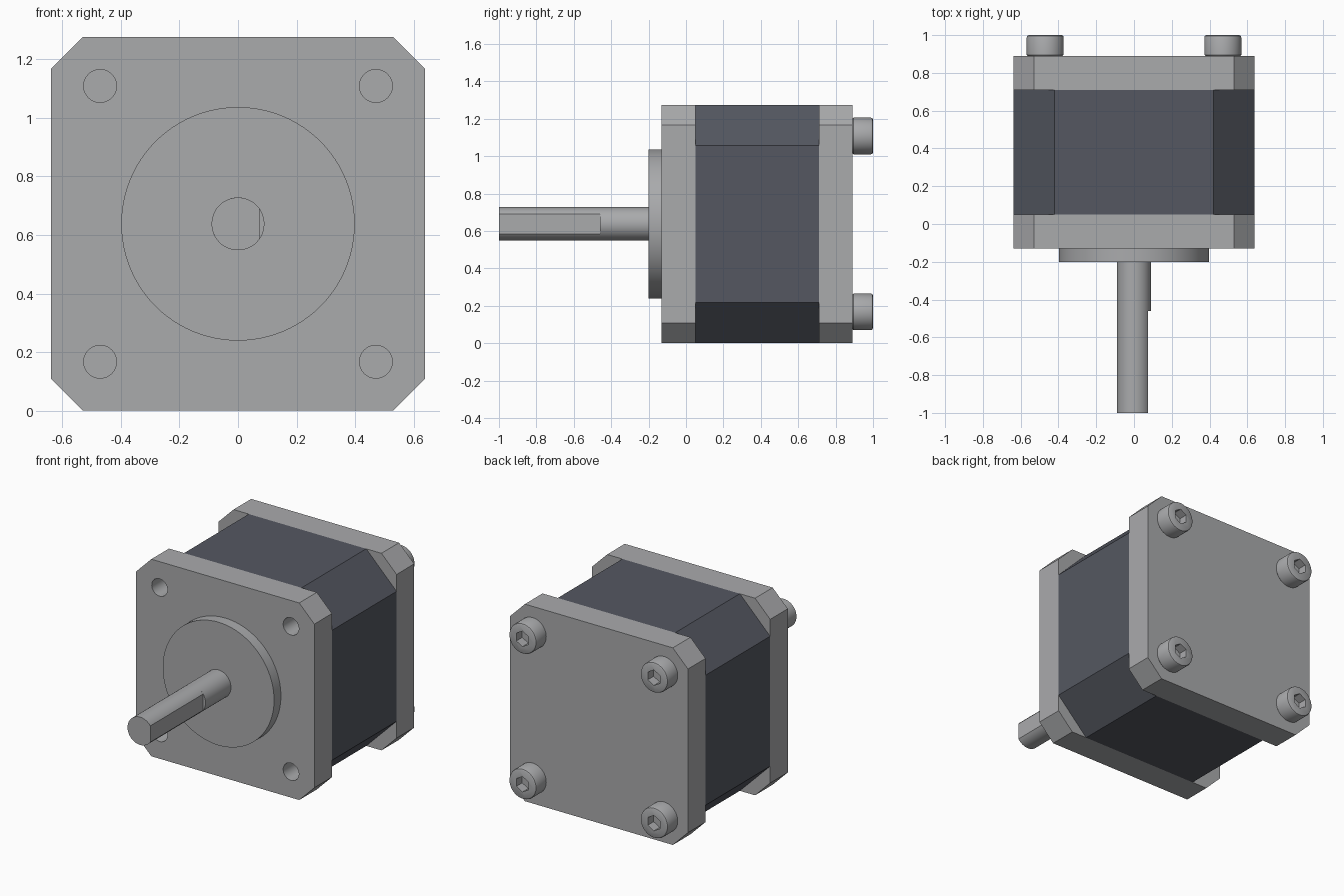
import bpy, bmesh
from math import sin, cos, pi, acos

cube = bpy.data.objects.get("Cube")
if cube:
    bpy.data.objects.remove(cube, do_unlink=True)

MID = 0.638      # height of the motor axis
HALF = 0.637     # half width of the square body
BOLT = 0.47      # bolt offset from the axis


def material(name, rgb):
    m = bpy.data.materials.new(name)
    m.use_nodes = True
    col = (*rgb, 1)
    m.diffuse_color = col
    m.node_tree.nodes["Principled BSDF"].inputs["Base Color"].default_value = col
    return m


metal = material("light grey metal", (0.40, 0.405, 0.415))
dark = material("dark grey steel", (0.09, 0.097, 0.12))


def circle(r, sides=48, start=0.0):
    return [(r * cos(start + 2 * pi * i / sides), r * sin(start + 2 * pi * i / sides))
            for i in range(sides)]


def octagon(h, c):
    k = h - c
    return [(h, -k), (h, k), (k, h), (-k, h), (-h, k), (-h, -k), (-k, -h), (k, -h)]


def loft(name, rings, mat, x=0.0, z=MID, smooth=False):
    """Skin matching outlines placed along y, then cap both ends."""
    bm = bmesh.new()
    loops = [[bm.verts.new((x + u, y, z + v)) for u, v in outline] for y, outline in rings]
    for a, b in zip(loops, loops[1:]):
        for i in range(len(a)):
            j = (i + 1) % len(a)
            bm.faces.new((a[i], a[j], b[j], b[i]))
    bm.faces.new(loops[0])
    bm.faces.new(loops[-1])
    bmesh.ops.recalc_face_normals(bm, faces=bm.faces)
    mesh = bpy.data.meshes.new(name)
    bm.to_mesh(mesh)
    bm.free()
    mesh.materials.append(mat)
    ob = bpy.data.objects.new(name, mesh)
    bpy.context.collection.objects.link(ob)
    if smooth:
        shade(ob)
    return ob


def activate(ob):
    bpy.ops.object.select_all(action="DESELECT")
    ob.select_set(True)
    bpy.context.view_layer.objects.active = ob


def shade(ob):
    activate(ob)
    bpy.ops.object.shade_smooth_by_angle(angle=pi / 6)


def cut(ob, cutter):
    mod = ob.modifiers.new("cut", "BOOLEAN")
    mod.operation = "DIFFERENCE"
    mod.solver = "EXACT"
    mod.object = cutter
    activate(ob)
    bpy.ops.object.modifier_apply(modifier=mod.name)
    bpy.data.objects.remove(cutter, do_unlink=True)


corners = [(sx * BOLT, MID + sz * BOLT, side + "_" + level)
           for sx, side in ((1, "left"), (-1, "right"))
           for sz, level in ((1, "upper"), (-1, "lower"))]

# Stator body and the two end plates
body, plate = octagon(HALF, 0.217), octagon(HALF, 0.108)
loft("stator_body", [(0.05, body), (0.71, body)], dark)
loft("rear_plate", [(0.71, plate), (0.89, plate)], metal)
front = loft("front_plate", [(-0.13, plate), (0.05, plate)], metal)

# Blind mounting holes
for x, z, tag in corners:
    hole = circle(0.056)
    cut(front, loft("hole_cutter", [(-0.2, hole), (0.005, hole)], metal, x, z))
shade(front)

# Round pilot boss
boss = circle(0.398, 96)
loft("pilot_boss", [(-0.2, boss), (-0.13, boss)], metal, smooth=True)

# Shaft: round base, then a D-shaped tip with its flat towards the left
R, FLAT = 0.09, 0.073
loft("shaft_base", [(-0.46, circle(R)), (-0.2, circle(R))], metal, smooth=True)
edge = acos(FLAT / R)
d_shape = [(R * cos(edge + (2 * pi - 2 * edge) * i / 40),
            R * sin(edge + (2 * pi - 2 * edge) * i / 40)) for i in range(41)]
loft("shaft_d_tip", [(-1.0, d_shape), (-0.46, d_shape)], metal, smooth=True)

# Socket head bolts on the rear
for x, z, tag in corners:
    rings = [(y, circle(r)) for y, r in
             ((0.89, 0.092), (0.896, 0.098), (0.988, 0.098), (0.996, 0.095), (1.0, 0.087))]
    head = loft("bolt_head_" + tag, rings, metal, x, z)
    hexagon = circle(0.05, 6, pi / 6)
    cut(head, loft("hex_cutter", [(0.94, hexagon), (1.05, hexagon)], metal, x, z))
    shade(head)
